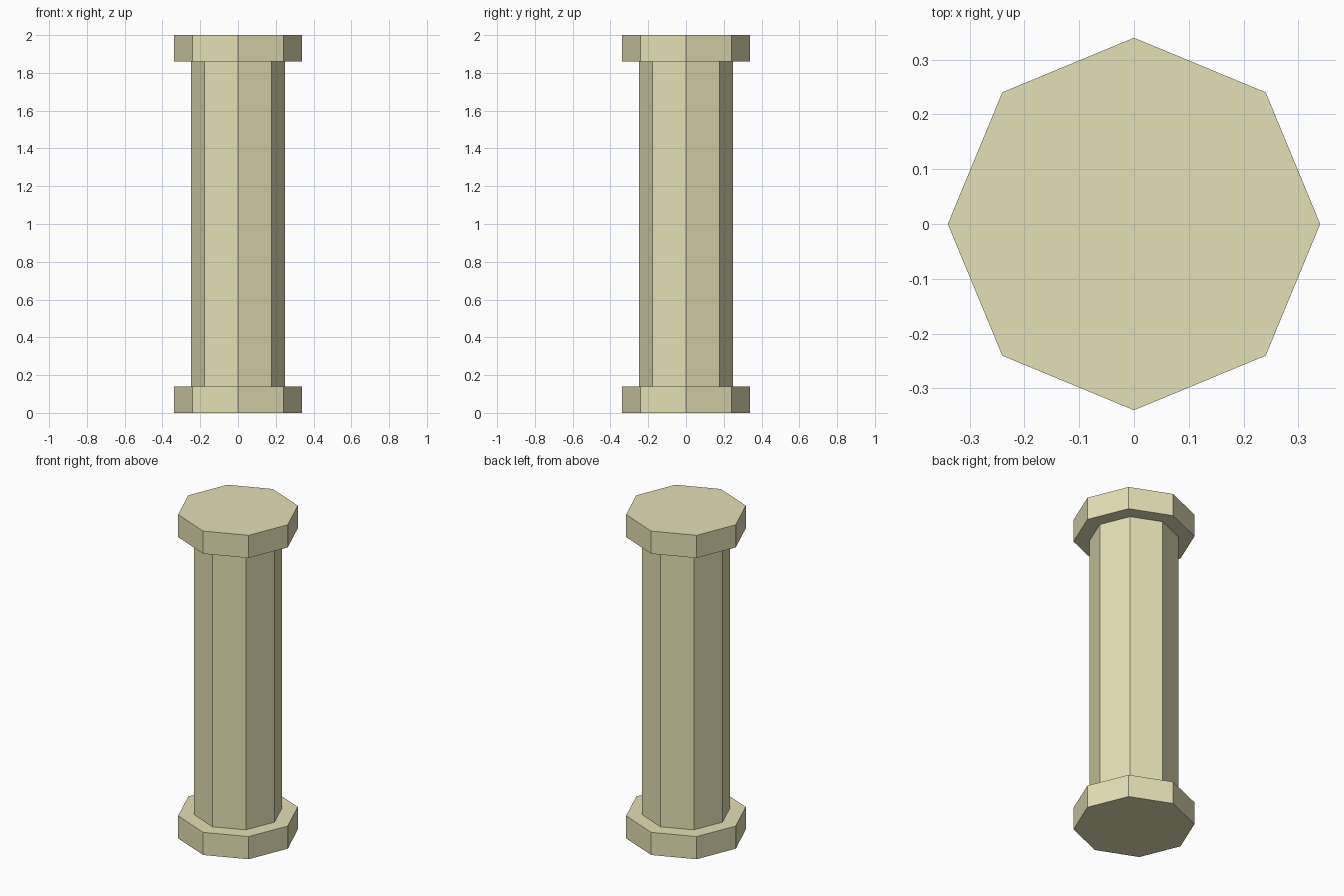
import bpy

if "Cube" in bpy.data.objects:
    bpy.data.objects.remove(bpy.data.objects["Cube"])

SIDES = 8
HEIGHT = 2.0
SLAB = 0.14      # thickness of base and capital
EMBED = 0.02     # shaft runs slightly into both slabs

stone = bpy.data.materials.new("sandstone")
stone.diffuse_color = (0.78, 0.74, 0.46, 1.0)
stone.use_nodes = True
stone.node_tree.nodes["Principled BSDF"].inputs["Base Color"].default_value = stone.diffuse_color


def octagon(name, radius, z0, z1):
    """Flat-shaded octagonal prism with corners on the x and y axes."""
    bpy.ops.mesh.primitive_cylinder_add(
        vertices=SIDES, radius=radius, depth=z1 - z0,
        location=(0, 0, (z0 + z1) / 2))
    obj = bpy.context.object
    obj.name = name
    obj.data.materials.append(stone)
    return obj


# Base slab, shaft and matching capital
octagon("base", 0.34, 0, SLAB)
octagon("shaft", 0.25, SLAB - EMBED, HEIGHT - SLAB + EMBED)
octagon("capital", 0.34, HEIGHT - SLAB, HEIGHT)
